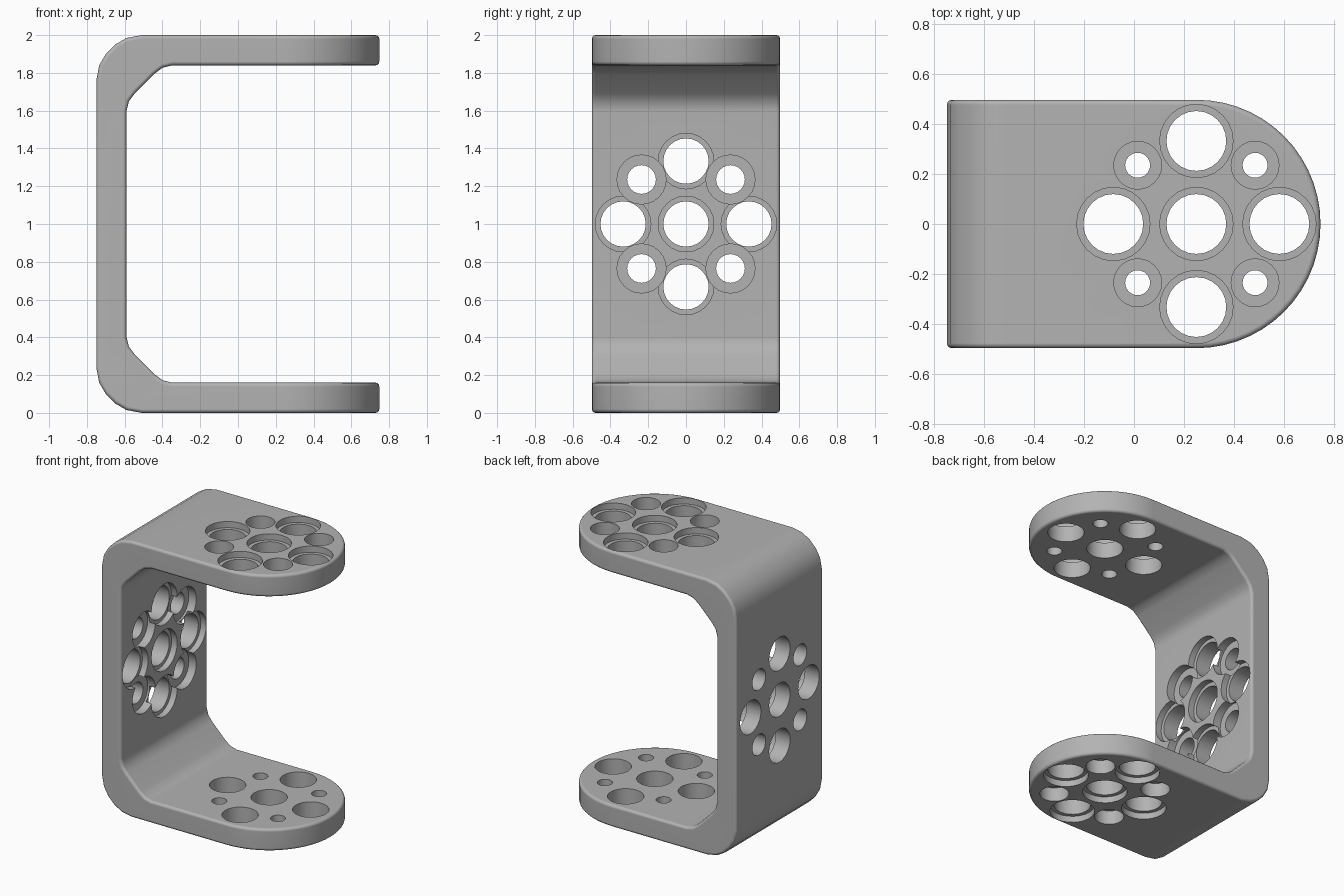
import bpy, bmesh, math
from mathutils import Matrix, Vector

cube = bpy.data.objects.get("Cube")
if cube:
    bpy.data.objects.remove(cube, do_unlink=True)

grey = bpy.data.materials.new("plain grey")
grey.use_nodes = True
colour = (0.45, 0.45, 0.45, 1)
grey.diffuse_color = colour
grey.node_tree.nodes["Principled BSDF"].inputs["Base Color"].default_value = colour


def to_object(name, bm):
    bmesh.ops.recalc_face_normals(bm, faces=bm.faces)
    mesh = bpy.data.meshes.new(name)
    bm.to_mesh(mesh)
    bm.free()
    mesh.materials.append(grey)
    obj = bpy.data.objects.new(name, mesh)
    bpy.context.collection.objects.link(obj)
    return obj


def prism(name, points, offset):
    """Extrude a closed outline along an offset."""
    bm = bmesh.new()
    face = bm.faces.new([bm.verts.new(p) for p in points])
    ext = bmesh.ops.extrude_face_region(bm, geom=[face])
    verts = [v for v in ext["geom"] if isinstance(v, bmesh.types.BMVert)]
    bmesh.ops.translate(bm, verts=verts, vec=offset)
    return to_object(name, bm)


def add_stepped_plug(bm, frame, u, v, bore, recess, depth, sides=24):
    """Stepped cylinder; local z = 0 is the recessed face, material lies below."""
    rings = []
    for r, z in ((recess, 0.06), (recess, -depth), (bore, -depth), (bore, -0.24)):
        rings.append([bm.verts.new(frame @ Vector((
            u + r * math.cos(math.tau * i / sides),
            v + r * math.sin(math.tau * i / sides), z))) for i in range(sides)])
    for a, b in zip(rings, rings[1:]):
        for i in range(sides):
            j = (i + 1) % sides
            bm.faces.new((a[i], a[j], b[j], b[i]))
    bm.faces.new(rings[0])
    bm.faces.new(rings[-1])


def hole_cutter(name, frame, small_bore, small_recess, small_depth):
    """Horn pattern: centre, four large holes and four small diagonal holes."""
    bm = bmesh.new()
    add_stepped_plug(bm, frame, 0, 0, 0.12, 0.147, 0.045)
    for k in range(4):
        a = k * math.pi / 2
        add_stepped_plug(bm, frame, 0.333 * math.cos(a), 0.333 * math.sin(a),
                         0.12, 0.147, 0.045)
        a += math.pi / 4
        add_stepped_plug(bm, frame, 0.333 * math.cos(a), 0.333 * math.sin(a),
                         small_bore, small_recess, small_depth)
    return to_object(name, bm)


def apply_modifier(obj, kind, **settings):
    mod = obj.modifiers.new(kind.title(), kind)
    for key, value in settings.items():
        setattr(mod, key, value)
    bpy.ops.object.modifier_apply(modifier=mod.name)


def cut(obj, cutter, operation):
    apply_modifier(obj, "BOOLEAN", object=cutter, operation=operation,
                   solver="EXACT", use_self=operation == "DIFFERENCE")
    bpy.data.objects.remove(cutter, do_unlink=True)


# C-shaped side profile: upper half, mirrored about mid height
outer = [(-0.75, 1.76), (-0.735, 1.84), (-0.70, 1.90), (-0.65, 1.95),
         (-0.59, 1.985), (-0.51, 2.0), (0.9, 2.0)]
inner = [(0.9, 1.84), (-0.35, 1.84), (-0.40, 1.827), (-0.44, 1.797),
         (-0.547, 1.69), (-0.577, 1.65), (-0.59, 1.60)]
half = outer + inner
profile = half + [(x, 2 - z) for x, z in reversed(half)]
bracket = prism("bracket", [(x, -0.6, z) for x, z in profile], (0, 1.2, 0))
bpy.context.view_layer.objects.active = bracket
bracket.select_set(True)

# Plan outline with a half-round end
steps = 28
plan = [(-0.9, -0.498)]
for i in range(steps + 1):
    t = -math.pi / 2 + math.pi * i / steps
    plan.append((0.25 + 0.498 * math.cos(t), 0.498 * math.sin(t)))
plan.append((-0.9, 0.498))
outline = prism("plan_cutter", [(x, y, -0.2) for x, y in plan], (0, 0, 2.4))
cut(bracket, outline, "INTERSECT")

# Softened rims
apply_modifier(bracket, "BEVEL", width=0.02, segments=3, limit_method="ANGLE",
               angle_limit=math.radians(50))

# Hole patterns, recessed outside on the arms and inside on the wall
top = Matrix.Translation((0.25, 0, 2))
bottom = Matrix.Translation((0.25, 0, 0)) @ Matrix.Rotation(math.pi, 4, "X")
wall = Matrix.Translation((-0.59, 0, 1)) @ Matrix.Rotation(math.pi / 2, 4, "Y")
cut(bracket, hole_cutter("top_cutter", top, 0.05, 0.096, 0.1), "DIFFERENCE")
cut(bracket, hole_cutter("bottom_cutter", bottom, 0.05, 0.096, 0.1), "DIFFERENCE")
cut(bracket, hole_cutter("wall_cutter", wall, 0.076, 0.13, 0.06), "DIFFERENCE")

# Smooth curves, crisp hole edges
bpy.ops.object.shade_smooth_by_angle(angle=math.radians(35))
apply_modifier(bracket, "WEIGHTED_NORMAL", keep_sharp=True)
